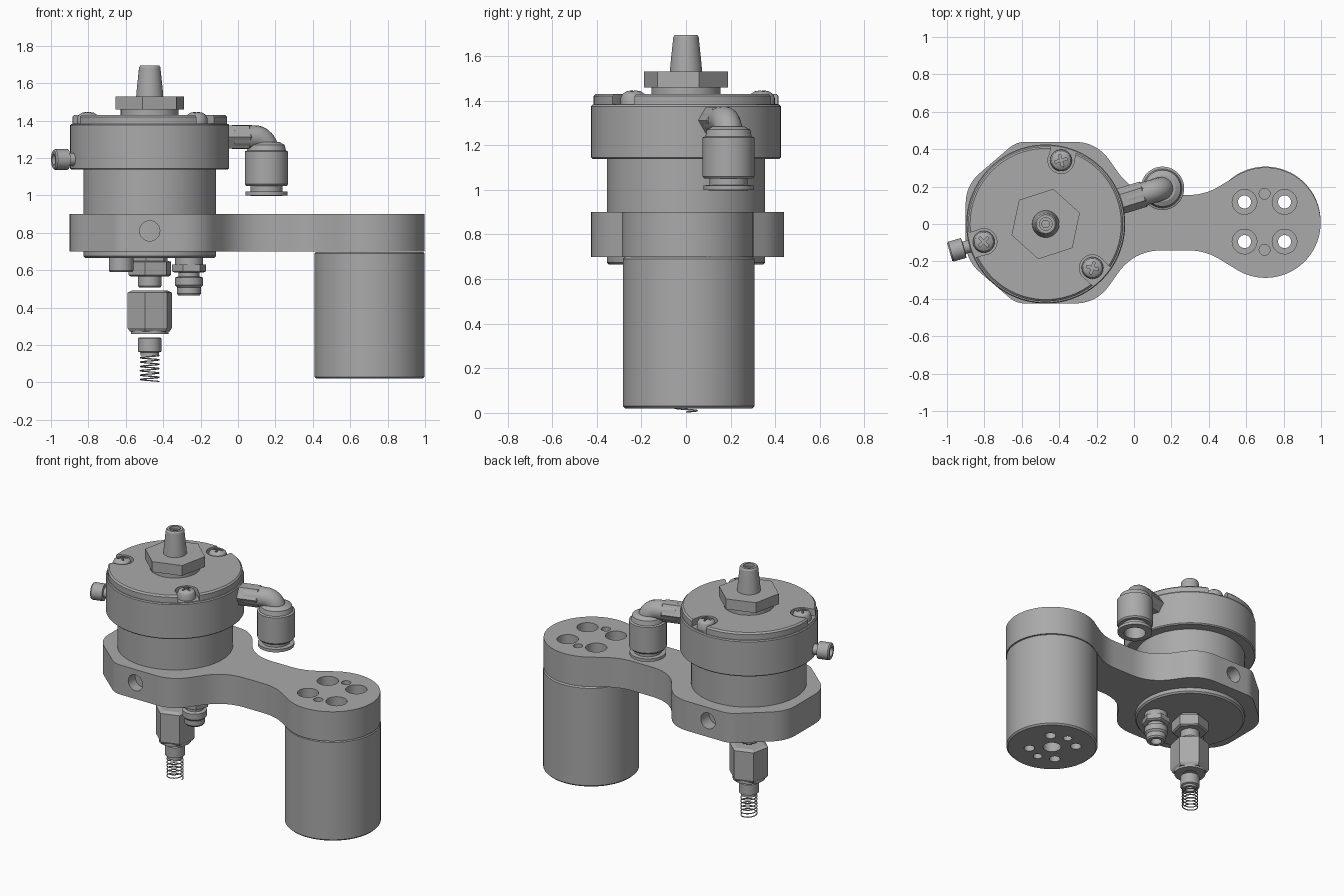
import bpy, bmesh
from math import sin, cos, pi, radians, atan2
from mathutils import Vector, Matrix

if "Cube" in bpy.data.objects:
    bpy.data.objects.remove(bpy.data.objects["Cube"])

grey = bpy.data.materials.new("machined_grey")
grey.use_nodes = True
grey.diffuse_color = (0.4, 0.4, 0.4, 1)
grey.node_tree.nodes["Principled BSDF"].inputs["Base Color"].default_value = (0.4, 0.4, 0.4, 1)

AX, AY = -0.472, 0.0          # pump axis
MX, MY = 0.703, 0.012         # motor axis
UP = (0, 0, 1)
parts = []


def finish(bm, name):
    bmesh.ops.recalc_face_normals(bm, faces=bm.faces)
    me = bpy.data.meshes.new(name)
    bm.to_mesh(me)
    bm.free()
    me.materials.append(grey)
    ob = bpy.data.objects.new(name, me)
    bpy.context.collection.objects.link(ob)
    parts.append(ob)
    return ob


def turn(name, profile, at=(AX, AY, 0), axis=UP, n=64, spin=0):
    """Revolve (radius, height) points about an axis and close both ends."""
    bm = bmesh.new()
    rot = Vector(axis).to_track_quat('Z', 'Y').to_matrix()
    rings = []
    for r, h in profile:
        ring = []
        for i in range(n):
            a = spin + 2 * pi * i / n
            ring.append(bm.verts.new(Vector(at) + rot @ Vector((r * cos(a), r * sin(a), h))))
        rings.append(ring)
    for p, q in zip(rings, rings[1:]):
        for i in range(n):
            j = (i + 1) % n
            bm.faces.new((p[i], p[j], q[j], q[i]))
    bm.faces.new(rings[0])
    bm.faces.new(rings[-1])
    return finish(bm, name)


def box(name, at, size, spin=0):
    bm = bmesh.new()
    mat = Matrix.Translation(at) @ Matrix.Rotation(spin, 4, 'Z') @ Matrix.Diagonal((*size, 1))
    bmesh.ops.create_cube(bm, size=1, matrix=mat)
    return finish(bm, name)


def cut(target, cutter, keep=False):
    mod = target.modifiers.new("cut", 'BOOLEAN')
    mod.operation, mod.solver, mod.object = 'DIFFERENCE', 'EXACT', cutter
    bpy.context.view_layer.objects.active = target
    bpy.ops.object.modifier_apply(modifier=mod.name)
    if not keep:
        parts.remove(cutter)
        bpy.data.objects.remove(cutter)


def tube(name, pts, r):
    cu = bpy.data.curves.new(name, 'CURVE')
    cu.dimensions, cu.bevel_depth, cu.use_fill_caps = '3D', r, True
    cu.bevel_resolution = 6 if r > 0.02 else 1
    sp = cu.splines.new('POLY')
    sp.points.add(len(pts) - 1)
    for p, co in zip(sp.points, pts):
        p.co = (*co, 1)
    cu.materials.append(grey)
    ob = bpy.data.objects.new(name, cu)
    bpy.context.collection.objects.link(ob)
    bpy.ops.object.select_all(action='DESELECT')
    ob.select_set(True)
    bpy.context.view_layer.objects.active = ob
    bpy.ops.object.convert(target='MESH')
    parts.append(bpy.context.view_layer.objects.active)


def rounded(prev, a, nxt, t):
    """Points of a soft corner at a, starting t away from it."""
    p = a + (prev - a).normalized() * t
    q = a + (nxt - a).normalized() * t
    return [p * (1 - s) ** 2 + a * 2 * s * (1 - s) + q * s * s for s in [i / 10 for i in range(11)]]


# Arm plate: motor arc, waist and chamfered clamp, mirrored front to back
half = [Vector((MX + 0.295 * cos(radians(a)), 0.295 * sin(radians(a)))) for a in range(0, 126, 5)]
corners = [(0.38, 0.148, 0.09), (0.0, 0.148, 0.15), (-0.2, 0.432, 0.12),
           (-0.63, 0.432, 0.05), (-0.9, 0.2, 0.1)]
ctrl = [half[-1]] + [Vector(c[:2]) for c in corners] + [Vector((-0.9, 0))]
for i, c in enumerate(corners):
    half += rounded(ctrl[i], ctrl[i + 1], ctrl[i + 2], c[2])
outline = half + [Vector((p.x, -p.y)) for p in reversed(half[1:])]
bm = bmesh.new()
base = bm.faces.new([bm.verts.new((p.x, p.y + 0.007, 0.7)) for p in outline])
top = bmesh.ops.extrude_face_region(bm, geom=[base])
bmesh.ops.translate(bm, vec=(0, 0, 0.2), verts=[v for v in top["geom"] if isinstance(v, bmesh.types.BMVert)])
arm = finish(bm, "arm_plate")

# Motor housing
R = 0.295
motor = turn("motor_housing", [(R - 0.01, 0.02), (R, 0.03), (R, 0.69), (R - 0.008, 0.698)], (MX, MY, 0))
cut(motor, turn("hole", [(0.058, -0.1), (0.058, 0.15)], (MX, MY, 0)))
for sx in (-1, 1):
    for sy in (-1, 1):
        at = (MX - 0.005 + sx * 0.107, MY + sy * 0.106, 0)
        hole = turn("hole", [(0.035, -0.1), (0.035, 1)], at, n=32)
        cut(motor, hole, keep=True)
        cut(arm, hole)
        cut(arm, turn("hole", [(0.066, 0.8), (0.066, 1)], at, n=32))
    at = (MX - 0.005, MY + sx * 0.15, 0)
    cut(arm, turn("hole", [(0.029, 0.8), (0.029, 1)], at, n=24))
    cut(motor, turn("hole", [(0.029, -0.1), (0.029, 0.1)], at, n=24))
    # Cross holes through the clamp faces
    cut(arm, turn("hole", [(0.054, 0.34), (0.054, 0.6)], (AX, 0, 0.81), (0, sx, 0), n=32))

# Pump body, cap and lid
turn("pump_body", [(0.345, 0.665), (0.355, 0.675), (0.355, 1.15)], n=96)
turn("pump_cap", [(0.418, 1.138), (0.425, 1.145), (0.425, 1.375), (0.42, 1.382)], n=96)
lid = turn("lid", [(0.414, 1.37), (0.414, 1.42), (0.404, 1.43)], n=96)
for x, y in ((-0.39, 0.34), (-0.803, -0.095), (-0.222, -0.235)):
    ang = atan2(y - AY, x - AX)
    cut(lid, turn("pocket", [(0.07, 1.385), (0.07, 1.6)], (x, y, 0), n=32))
    cut(lid, box("pocket", (x + 0.08 * cos(ang), y + 0.08 * sin(ang), 1.485), (0.16, 0.136, 0.2), ang))
    screw = turn("lid_screw", [(0.058, 1.38), (0.058, 1.412), (0.05, 1.43), (0.032, 1.442), (0.01, 1.446)],
                 (x, y, 0), n=32)
    for k in range(2):
        cut(screw, box("slot", (x, y, 1.445), (0.066, 0.013, 0.045), ang + 0.5 + k * pi / 2))

# Top gland nut and nozzle
turn("gland_collar", [(0.155, 1.425), (0.155, 1.47)])
turn("gland_nut", [(0.192, 1.46), (0.192, 1.53)], n=6, spin=radians(18))
turn("nozzle", [(0.073, 1.52), (0.07, 1.56), (0.057, 1.685), (0.05, 1.695), (0.034, 1.695), (0.034, 1.675),
                (0.02, 1.675), (0.02, 1.6)])

# Side clamp bolt
turn("side_bolt", [(0.034, 0.38), (0.034, 0.455), (0.055, 0.457), (0.055, 0.527), (0.049, 0.535), (0.03, 0.535),
                   (0.03, 0.495)], (AX, AY, 1.192), (-0.96, -0.28, 0), n=32)

# Elbow air fitting
e = Vector((0.956, 0.292, 0))
c = Vector((AX, AY, 1.312))
turn("elbow_hex", [(0.07, 0.38), (0.07, 0.545), (0.055, 0.56)], c, e, n=6)
bend = [c + e * 0.46]
for i in range(13):
    a = pi / 2 * i / 12
    bend.append(c + e * (0.585 + 0.068 * sin(a)) + Vector((0, 0, 0.068 * (cos(a) - 1))))
bend.append(c + e * 0.653 - Vector((0, 0, 0.09)))
tube("elbow_bend", bend, 0.063)
end = c + e * 0.653
turn("push_fitting", [(0.07, 1.285), (0.097, 1.27), (0.104, 1.24), (0.116, 1.235), (0.116, 1.06), (0.108, 1.05),
                      (0.085, 1.05), (0.085, 1.022), (0.112, 1.02), (0.112, 1.0), (0.07, 0.997), (0.066, 1.15)],
     (end.x, end.y, 0))

# Underside: inlet nut, coupling and tip on the pump axis
turn("inlet_nut", [(0.1, 0.67), (0.1, 0.65), (0.12, 0.645), (0.12, 0.575), (0.108, 0.567)], n=6, spin=radians(18))
turn("inlet_stem", [(0.062, 0.59), (0.062, 0.515), (0.056, 0.508)], n=32)
turn("coupling_nut", [(0.1, 0.492), (0.124, 0.48), (0.124, 0.29), (0.112, 0.272)], n=6, spin=radians(18))
turn("coupling_collar", [(0.1, 0.285), (0.1, 0.258), (0.045, 0.258), (0.045, 0.35)], n=48)
turn("tip", [(0.058, 0.24), (0.062, 0.235), (0.062, 0.165), (0.05, 0.16), (0.05, 0.145), (0.03, 0.145),
             (0.03, 0.2)], n=32)
tube("tip_spring", [(AX + 0.05 * cos(t * pi / 12), AY + 0.05 * sin(t * pi / 12), 0.004 + 0.14 * t / 144)
                    for t in range(145)], 0.0035)

# Underside: side outlet and plug
out = (-0.262, -0.09, 0)
turn("outlet_boss", [(0.075, 0.67), (0.075, 0.62)], out, n=32)
turn("outlet_nut", [(0.092, 0.63), (0.092, 0.594), (0.08, 0.588)], out, n=6, spin=radians(10))
turn("outlet_barb", [(0.055, 0.6), (0.055, 0.567), (0.075, 0.56), (0.075, 0.52), (0.064, 0.508), (0.064, 0.475),
                     (0.057, 0.465), (0.035, 0.465), (0.035, 0.53)], out, n=32)
turn("drain_plug", [(0.066, 0.67), (0.066, 0.598), (0.06, 0.59)], (-0.625, -0.15, 0), n=32)

# Smooth round surfaces while keeping the machined edges
bpy.ops.object.select_all(action='DESELECT')
for ob in parts:
    ob.select_set(True)
bpy.context.view_layer.objects.active = arm
bpy.ops.object.shade_smooth_by_angle(angle=radians(28))
bpy.ops.object.select_all(action='DESELECT')
